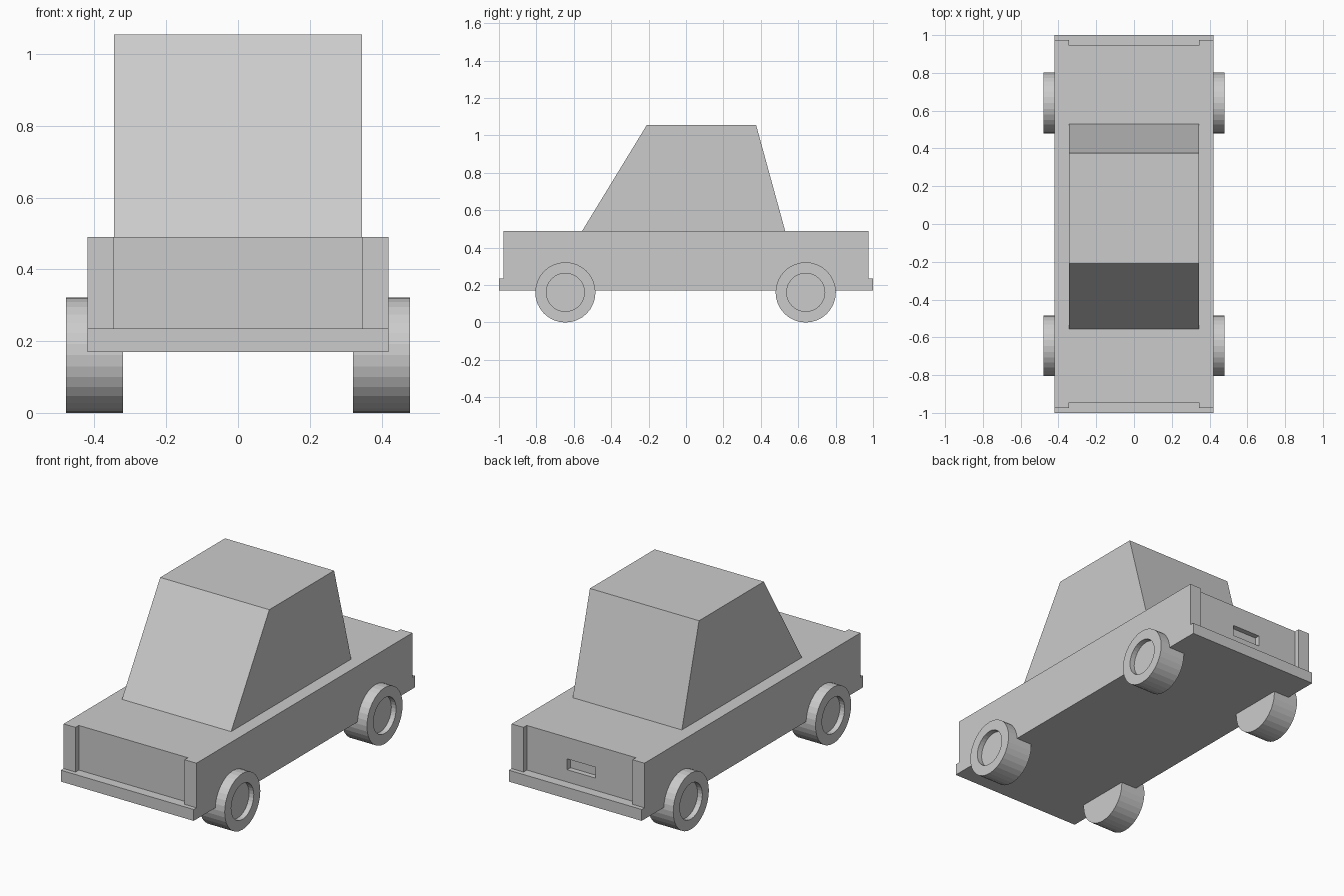
import bpy
import bmesh
import math

default = bpy.data.objects.get("Cube")
if default:
    bpy.data.objects.remove(default, do_unlink=True)

grey = bpy.data.materials.new("plain grey")
grey.use_nodes = True
COLOR = (0.6, 0.6, 0.6, 1)
grey.diffuse_color = COLOR
grey.node_tree.nodes["Principled BSDF"].inputs["Base Color"].default_value = COLOR


def finish(bm, name):
    bmesh.ops.recalc_face_normals(bm, faces=bm.faces[:])
    mesh = bpy.data.meshes.new(name)
    bm.to_mesh(mesh)
    bm.free()
    mesh.materials.append(grey)
    obj = bpy.data.objects.new(name, mesh)
    bpy.context.collection.objects.link(obj)
    return obj


def side_prism(name, half_width, profile):
    """Extrude a (y, z) side profile across the width."""
    bm = bmesh.new()
    face = bm.faces.new([bm.verts.new((-half_width, y, z)) for y, z in profile])
    out = bmesh.ops.extrude_face_region(bm, geom=[face])
    verts = [v for v in out["geom"] if isinstance(v, bmesh.types.BMVert)]
    bmesh.ops.translate(bm, verts=verts, vec=(2 * half_width, 0, 0))
    return finish(bm, name)


def cut(target, name, half_width, y0, y1, z0, z1):
    cutter = side_prism(name, half_width, [(y0, z0), (y1, z0), (y1, z1), (y0, z1)])
    cutter.hide_render = True
    cutter.hide_viewport = True
    cutter.display_type = 'WIRE'
    mod = target.modifiers.new(name, 'BOOLEAN')
    mod.operation = 'DIFFERENCE'
    mod.solver = 'EXACT'
    mod.object = cutter


# Body with a bumper lip at each end
BOTTOM, LIP, DECK = 0.17, 0.235, 0.49
half = [(1, BOTTOM), (1, LIP), (0.975, LIP), (0.975, DECK)]
body = side_prism("body", 0.42, half + [(-y, z) for y, z in reversed(half)])

# Recessed end panels and the rear plate slot
cut(body, "front_recess_cutter", 0.345, -1.1, -0.945, LIP, 0.6)
cut(body, "rear_recess_cutter", 0.345, 0.945, 1.1, LIP, 0.6)
cut(body, "plate_slot_cutter", 0.09, 0.915, 1.05, 0.305, 0.367)

# Cabin
side_prism("cabin", 0.345, [(-0.555, DECK), (0.53, DECK), (0.375, 1.055), (-0.21, 1.055)])


def wheel(name, side, y):
    """Lathe a wheel with a sunken hub on its outer face."""
    bm = bmesh.new()
    rim = [(0.32, 0.161), (0.48, 0.161), (0.48, 0.102), (0.45, 0.102)]
    verts = [bm.verts.new((side * x, 0, -r)) for x, r in rim]
    edges = [bm.edges.new(pair) for pair in zip(verts, verts[1:])]
    bmesh.ops.spin(bm, geom=verts + edges, cent=(0, 0, 0), axis=(1, 0, 0),
                   angle=math.tau, steps=32)
    bmesh.ops.remove_doubles(bm, verts=bm.verts[:], dist=0.0005)
    bmesh.ops.holes_fill(bm, edges=[e for e in bm.edges if e.is_boundary], sides=0)
    finish(bm, name).location = (0, y, 0.161)


# Wheels
for side, side_name in ((1, "left"), (-1, "right")):
    for y, end_name in ((-0.645, "front"), (0.64, "rear")):
        wheel(f"{end_name}_{side_name}_wheel", side, y)
